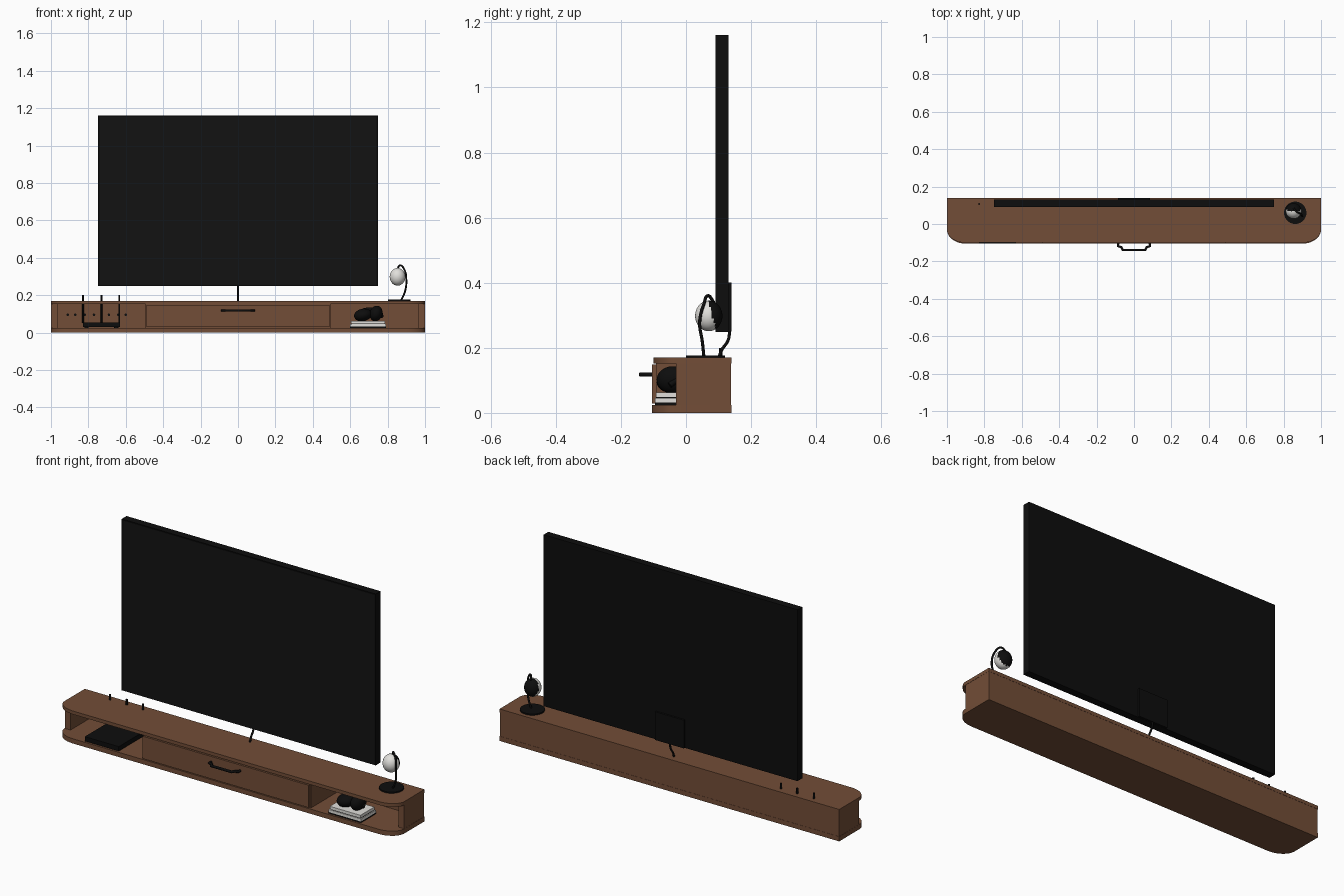
import bpy, bmesh, math
from mathutils import Vector, Matrix

if "Cube" in bpy.data.objects:
    bpy.data.objects.remove(bpy.data.objects["Cube"], do_unlink=True)


def material(name, color):
    m = bpy.data.materials.new(name)
    m.use_nodes = True
    m.diffuse_color = (*color, 1)
    bsdf = next(n for n in m.node_tree.nodes if n.type == "BSDF_PRINCIPLED")
    bsdf.inputs["Base Color"].default_value = (*color, 1)
    return m


WOOD = material("walnut wood", (0.17, 0.075, 0.038))
BLACK = material("black plastic", (0.004, 0.004, 0.004))
SCREEN = material("dark screen", (0.006, 0.006, 0.006))
WHITE = material("warm white", (0.75, 0.74, 0.71))


def finish(name, bm, *mats, smooth=False):
    bmesh.ops.recalc_face_normals(bm, faces=bm.faces)
    mesh = bpy.data.meshes.new(name)
    bm.to_mesh(mesh)
    bm.free()
    for m in mats:
        mesh.materials.append(m)
    ob = bpy.data.objects.new(name, mesh)
    bpy.context.collection.objects.link(ob)
    if smooth:
        bpy.ops.object.select_all(action="DESELECT")
        ob.select_set(True)
        bpy.context.view_layer.objects.active = ob
        bpy.ops.object.shade_smooth_by_angle(angle=math.radians(40))
    return ob


def box(name, mat, x, y, z):
    bm = bmesh.new()
    bmesh.ops.create_cube(bm, size=1)
    for v in bm.verts:
        for i, (lo, hi) in enumerate((x, y, z)):
            v.co[i] = hi if v.co[i] > 0 else lo
    return finish(name, bm, mat)


def disc(name, mat, center, radius, depth, axis="Z", sides=32):
    bm = bmesh.new()
    turn = Matrix.Rotation(math.pi / 2, 4, "X") if axis == "Y" else Matrix()
    bmesh.ops.create_cone(bm, cap_ends=True, segments=sides, radius1=radius,
                          radius2=radius, depth=depth,
                          matrix=Matrix.Translation(center) @ turn)
    return finish(name, bm, mat, smooth=True)


def ball(name, center, radii, mats, rule=None, tilt=0):
    bm = bmesh.new()
    bmesh.ops.create_uvsphere(bm, u_segments=32, v_segments=20, radius=1)
    if rule:
        for f in bm.faces:
            f.material_index = rule(f.calc_center_median())
    bm.transform(Matrix.Translation(center) @ Matrix.Rotation(tilt, 4, "Y")
                 @ Matrix.Diagonal((*radii, 1)))
    return finish(name, bm, *mats, smooth=True)


def tube(name, mat, points, radius, curved=True):
    cu = bpy.data.curves.new(name, "CURVE")
    cu.dimensions = "3D"
    cu.bevel_depth = radius
    cu.bevel_resolution = 3
    cu.use_fill_caps = True
    sp = cu.splines.new("BEZIER" if curved else "POLY")
    pts = sp.bezier_points if curved else sp.points
    pts.add(len(points) - 1)
    for p, co in zip(pts, points):
        if curved:
            p.co = co
            p.handle_left_type = p.handle_right_type = "AUTO"
        else:
            p.co = (*co, 1)
    cu.materials.append(mat)
    ob = bpy.data.objects.new(name, cu)
    bpy.context.collection.objects.link(ob)
    return ob


def shelf_plate(name, front, z0, z1):
    # Board with two rounded front corners
    arc = [math.radians(a) for a in range(0, 91, 10)]
    right = [(0.9 + 0.1 * math.sin(a), -0.03 + (front + 0.03) * math.cos(a)) for a in arc]
    outline = right + [(1, 0.14), (-1, 0.14)] + [(-x, y) for x, y in reversed(right)]
    bm = bmesh.new()
    face = bm.faces.new([bm.verts.new((x, y, z0)) for x, y in outline])
    up = bmesh.ops.extrude_face_region(bm, geom=[face])
    bmesh.ops.translate(bm, vec=(0, 0, z1 - z0),
                        verts=[g for g in up["geom"] if isinstance(g, bmesh.types.BMVert)])
    return finish(name, bm, WOOD, smooth=True)


# Cabinet
shelf_plate("top_board", -0.1, 0.152, 0.17)
shelf_plate("bottom_board", -0.105, 0, 0.025)
box("back_panel", WOOD, (-0.99, 0.99), (0.125, 0.139), (0.02, 0.16))
box("drawer_body", WOOD, (-0.495, 0.495), (-0.092, 0.13), (0.02, 0.16))
box("drawer_front", WOOD, (-0.489, 0.489), (-0.104, -0.09), (0.029, 0.148))
for side, s in (("left", 1), ("right", -1)):
    box(side + "_side_panel", WOOD, sorted((s * 0.965, s * 0.999)),
        (-0.03, 0.139), (0.02, 0.16))

# Drawer pull
half = [(0.085, -0.1), (0.085, -0.118), (0.068, -0.124), (0.06, -0.139)]
pull = [(-x, y, 0.118) for x, y in half] + [(x, y, 0.118) for x, y in reversed(half)]
tube("drawer_pull", BLACK, pull, 0.007, curved=False)

# Television: frame with a slightly inset screen
tv = bmesh.new()
bmesh.ops.create_cube(tv, size=1, matrix=Matrix.Translation((0, 0.11, 0.705))
                      @ Matrix.Diagonal((1.495, 0.04, 0.912, 1)))
tv.normal_update()
front = min(tv.faces, key=lambda f: f.calc_center_median().y)
bmesh.ops.inset_region(tv, faces=[front], thickness=0.012, depth=-0.002)
front.material_index = 1
finish("television", tv, BLACK, SCREEN)
box("television_rear_box", BLACK, (-0.085, 0.085), (0.128, 0.14), (0.25, 0.4))
tube("television_cable", BLACK, [(0, 0.134, 0.26), (0, 0.13, 0.225),
                                 (0, 0.108, 0.19), (0, 0.1, 0.165)], 0.005)

# Media box with upright rods and cable holes in the panel behind
box("media_box", BLACK, (-0.83, -0.63), (-0.103, 0.1), (0.03, 0.054))
for x in (-0.81, -0.65):
    for y in (-0.08, 0.08):
        disc("media_box_foot", BLACK, (x, y, 0.027), 0.012, 0.008, sides=12)
for x in (-0.828, -0.73, -0.635):
    disc("upright_rod", BLACK, (x, 0.107, 0.125), 0.005, 0.15, sides=12)
for x in (-0.91, -0.87, -0.82, -0.77, -0.69, -0.64, -0.6):
    disc("cable_hole", BLACK, (x, 0.124, 0.095), 0.007, 0.004, "Y", 12)

# Books and headphones
box("lower_book_cover", BLACK, (0.6, 0.79), (-0.095, 0.03), (0.025, 0.032))
box("lower_book", WHITE, (0.6, 0.79), (-0.095, 0.03), (0.032, 0.046))
box("upper_book_cover", BLACK, (0.61, 0.785), (-0.09, 0.025), (0.046, 0.049))
box("upper_book", WHITE, (0.605, 0.785), (-0.092, 0.025), (0.049, 0.063))
ball("left_headphone_cup", (0.738, -0.04, 0.102), (0.034, 0.05, 0.042), [BLACK], tilt=0.3)
ball("right_headphone_cup", (0.668, -0.04, 0.094), (0.048, 0.05, 0.033), [BLACK], tilt=-0.2)
tube("headphone_band", BLACK, [(0.64, -0.05, 0.085), (0.66, -0.01, 0.115),
                               (0.705, 0.01, 0.125), (0.755, -0.01, 0.115),
                               (0.77, -0.05, 0.085)], 0.009)

# Table lamp: white globe face with a black rear shell
disc("lamp_base", BLACK, (0.862, 0.06, 0.173), 0.06, 0.008)
tube("lamp_stem", BLACK, [(0.872, 0.055, 0.173), (0.893, 0.05, 0.22), (0.9, 0.042, 0.28),
                          (0.89, 0.055, 0.335), (0.867, 0.068, 0.36),
                          (0.853, 0.085, 0.34)], 0.005)
shell = Vector((0, 1, 0.3))
ball("lamp_globe", (0.853, 0.07, 0.298), (0.042, 0.042, 0.047), [WHITE, BLACK],
     rule=lambda c: 1 if c.dot(shell) > 0.25 else 0)
